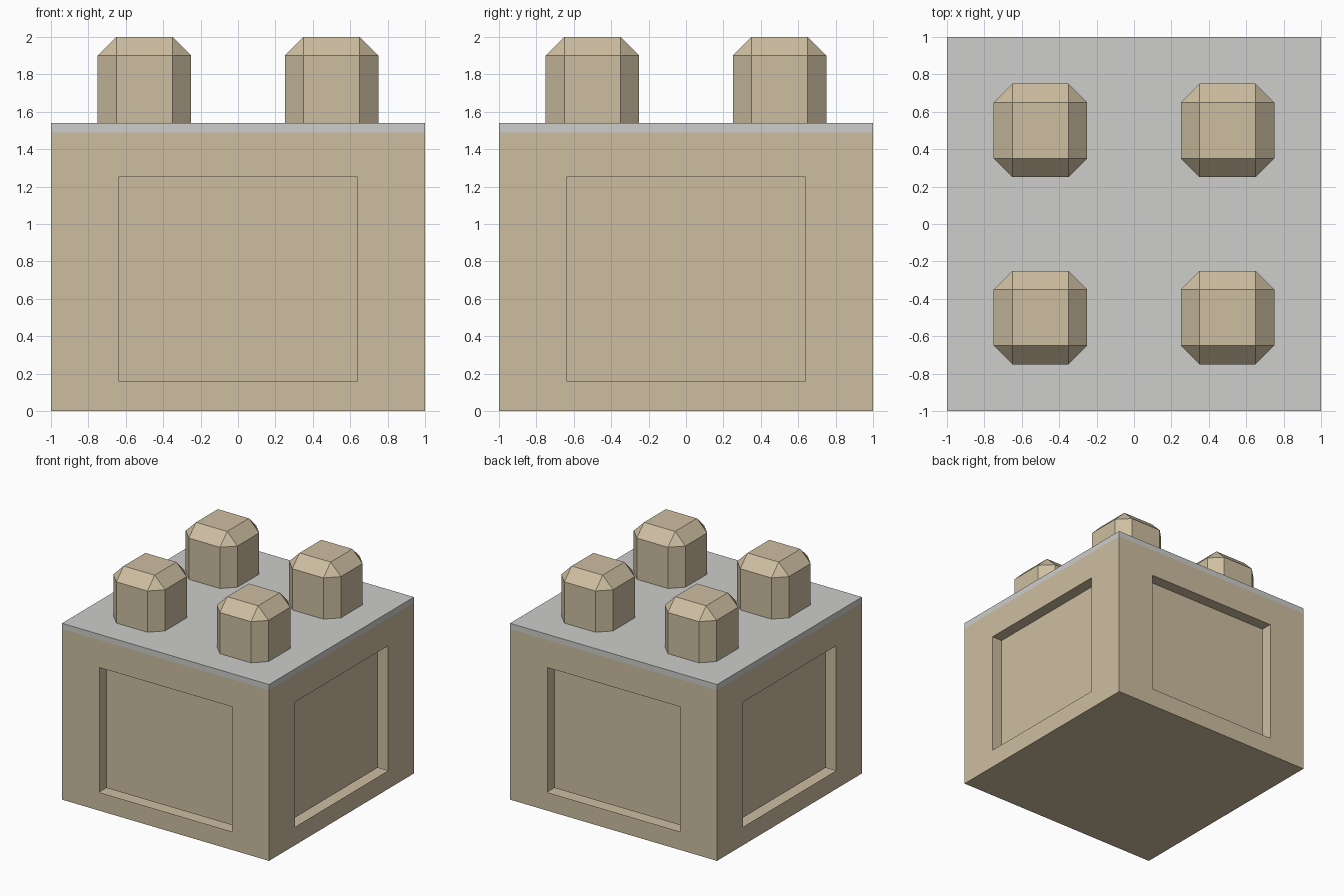
import bpy, bmesh
from mathutils import Matrix, Vector

if "Cube" in bpy.data.objects:
    bpy.data.objects.remove(bpy.data.objects["Cube"])


def material(name, rgb):
    m = bpy.data.materials.new(name)
    m.diffuse_color = (*rgb, 1.0)
    m.use_nodes = True
    m.node_tree.nodes["Principled BSDF"].inputs["Base Color"].default_value = m.diffuse_color
    return m


TAN = material("sandy tan", (0.61, 0.515, 0.355))
GREY = material("light grey", (0.61, 0.61, 0.60))


def box(size, base):
    """Box standing at the given base centre."""
    bm = bmesh.new()
    centre = Vector(base) + Vector((0, 0, size[2] / 2))
    bmesh.ops.create_cube(bm, size=1.0, matrix=Matrix.Translation(centre) @ Matrix.Diagonal((*size, 1)))
    bm.normal_update()
    return bm


def remove_face(bm, z_dir):
    """Drop the hidden top (+1) or bottom (-1) face."""
    bmesh.ops.delete(bm, geom=[f for f in bm.faces if f.normal.z * z_dir > 0.9], context='FACES_ONLY')


def finish(bm, name, mat):
    mesh = bpy.data.meshes.new(name)
    bm.to_mesh(mesh)
    bm.free()
    mesh.materials.append(mat)
    bpy.context.collection.objects.link(bpy.data.objects.new(name, mesh))


# Body block with a recessed panel on each side
bm = box((2, 2, 1.49), (0, 0, 0))
sides = [f for f in bm.faces if abs(f.normal.z) < 0.1]
bmesh.ops.inset_individual(bm, faces=sides, thickness=0.2, depth=0)
for f in sides:
    n = f.normal.copy()
    axis = 1 if abs(n.x) > 0.5 else 0
    for v in f.verts:
        v.co[axis] = 0.64 if v.co[axis] > 0 else -0.64
        v.co.z = 1.25 if v.co.z > 0.7 else 0.16
for f in bmesh.ops.extrude_discrete_faces(bm, faces=sides)["faces"]:
    f.normal_update()
    bmesh.ops.translate(bm, verts=f.verts, vec=f.normal * -0.1)
remove_face(bm, 1)
finish(bm, "block_body", TAN)

# Thin grey slab on top
bm = box((2, 2, 0.05), (0, 0, 1.49))
remove_face(bm, -1)
finish(bm, "top_slab", GREY)

# Four chamfered studs
for x in (-0.5, 0.5):
    for y in (-0.5, 0.5):
        bm = box((0.5, 0.5, 0.46), (x, y, 1.54))
        edges = [e for e in bm.edges if max(v.co.z for v in e.verts) > 1.9]
        bmesh.ops.bevel(bm, geom=edges, offset=0.1, segments=1, affect='EDGES')
        bm.normal_update()
        remove_face(bm, -1)
        finish(bm, f"stud_{'right' if x > 0 else 'left'}_{'back' if y > 0 else 'front'}", TAN)
